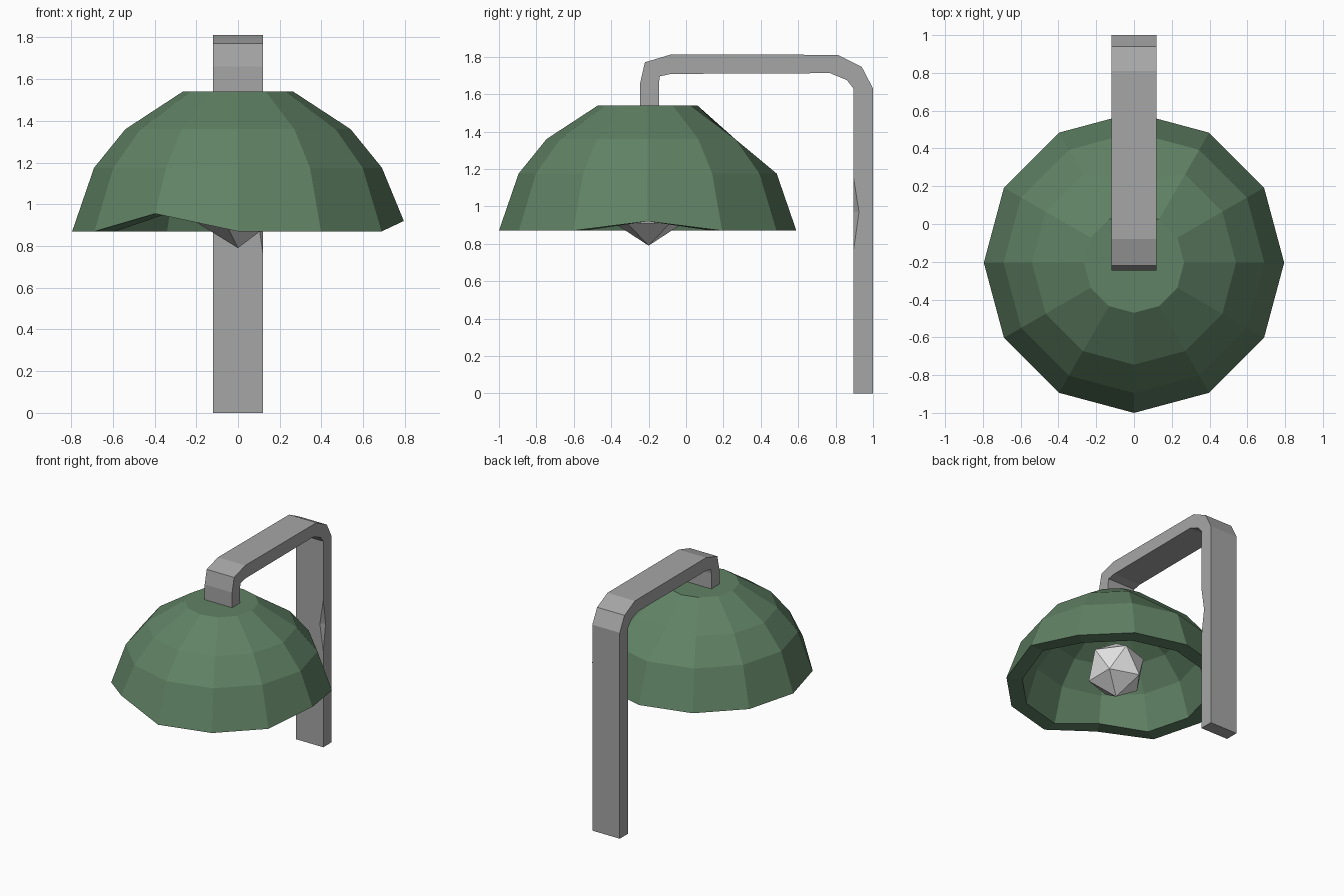
import bpy, bmesh, math
from mathutils import Matrix, Vector

if "Cube" in bpy.data.objects:
    bpy.data.objects.remove(bpy.data.objects["Cube"])

def material(name, rgb):
    m = bpy.data.materials.new(name)
    m.diffuse_color = (*rgb, 1)
    m.use_nodes = True
    m.node_tree.nodes["Principled BSDF"].inputs["Base Color"].default_value = m.diffuse_color
    return m

METAL = material("grey metal", (0.38, 0.38, 0.38))
GREEN = material("muted green", (0.118, 0.225, 0.13))
GLASS = material("pale bulb", (0.76, 0.76, 0.76))

def finish(bm, name, mat):
    bmesh.ops.recalc_face_normals(bm, faces=bm.faces)
    me = bpy.data.meshes.new(name)
    bm.to_mesh(me)
    bm.free()
    me.materials.append(mat)
    ob = bpy.data.objects.new(name, me)
    bpy.context.collection.objects.link(ob)
    return ob

# Wall arm: a bent flat bar, outer and inner edge of its side outline (y, z)
outer = [(1, 0), (1, 1.63), (.94, 1.745), (.81, 1.81), (-.08, 1.812), (-.22, 1.77), (-.245, 1.66), (-.245, 1.5)]
inner = [(.895, 0), (.895, 1.63), (.86, 1.675), (.77, 1.712), (-.08, 1.708), (-.14, 1.695), (-.145, 1.66), (-.145, 1.5)]
bm = bmesh.new()
rings = [[bm.verts.new((x, *p)) for x, p in ((-.12, o), (.12, o), (.12, i), (-.12, i))]
         for o, i in zip(outer, inner)]
for a, b in zip(rings, rings[1:]):
    for k in range(4):
        bm.faces.new((a[k], a[(k + 1) % 4], b[(k + 1) % 4], b[k]))
bm.faces.new(rings[0])
bm.faces.new(rings[-1])
arm = finish(bm, "wall_arm", METAL)

# Small dent in the inner edge of the post, cut with a slim double cone
bm = bmesh.new()
mid = [bm.verts.new((.12 + .03 * math.cos(t), .895 + .03 * math.sin(t), .97))
       for t in (k * math.pi / 2 for k in range(4))]
for tip_z in (1.16, .76):
    tip = bm.verts.new((.12, .895, tip_z))
    for k in range(4):
        bm.faces.new((mid[k], mid[(k + 1) % 4], tip))
cutter = finish(bm, "dent_cutter", METAL)
cutter.hide_render = True
cutter.hide_set(True)
cut = arm.modifiers.new("dent", 'BOOLEAN')
cut.operation = 'DIFFERENCE'
cut.solver = 'EXACT'
cut.object = cutter

# Lamp shade: thick twelve-sided dome, outside from the top down, then the inside
N = 12
profile = [(.265, 1.54), (.54, 1.36), (.69, 1.175), (.795, .87),
           (.68, .87), (.60, 1.14), (.46, 1.31), (.22, 1.46)]
raised = {0: .05, 8: .085}        # bent rim corners
bm = bmesh.new()
rings = []
for j, (r, z) in enumerate(profile):
    ring = []
    for k in range(N):
        t = 2 * math.pi * k / N
        rr = .44 if (j == 1 and k == 3) else r      # dent at the back
        if j == 6 and k == 3:
            rr = .38
        dz = raised.get(k, 0) if j in (3, 4) else 0
        ring.append(bm.verts.new((rr * math.cos(t), -.205 + rr * math.sin(t), z + dz)))
    rings.append(ring)
for a, b in zip(rings, rings[1:]):
    for k in range(N):
        n = (k + 1) % N
        bm.faces.new((a[k], a[n], b[n], b[k]))
bm.faces.new(rings[0])
bm.faces.new(rings[-1])
finish(bm, "lamp_shade", GREEN)

# Bulb
bm = bmesh.new()
bmesh.ops.create_icosphere(bm, subdivisions=1, radius=.22,
                           matrix=Matrix.Translation(Vector((0, -.2, 1.01))))
finish(bm, "bulb", GLASS)
